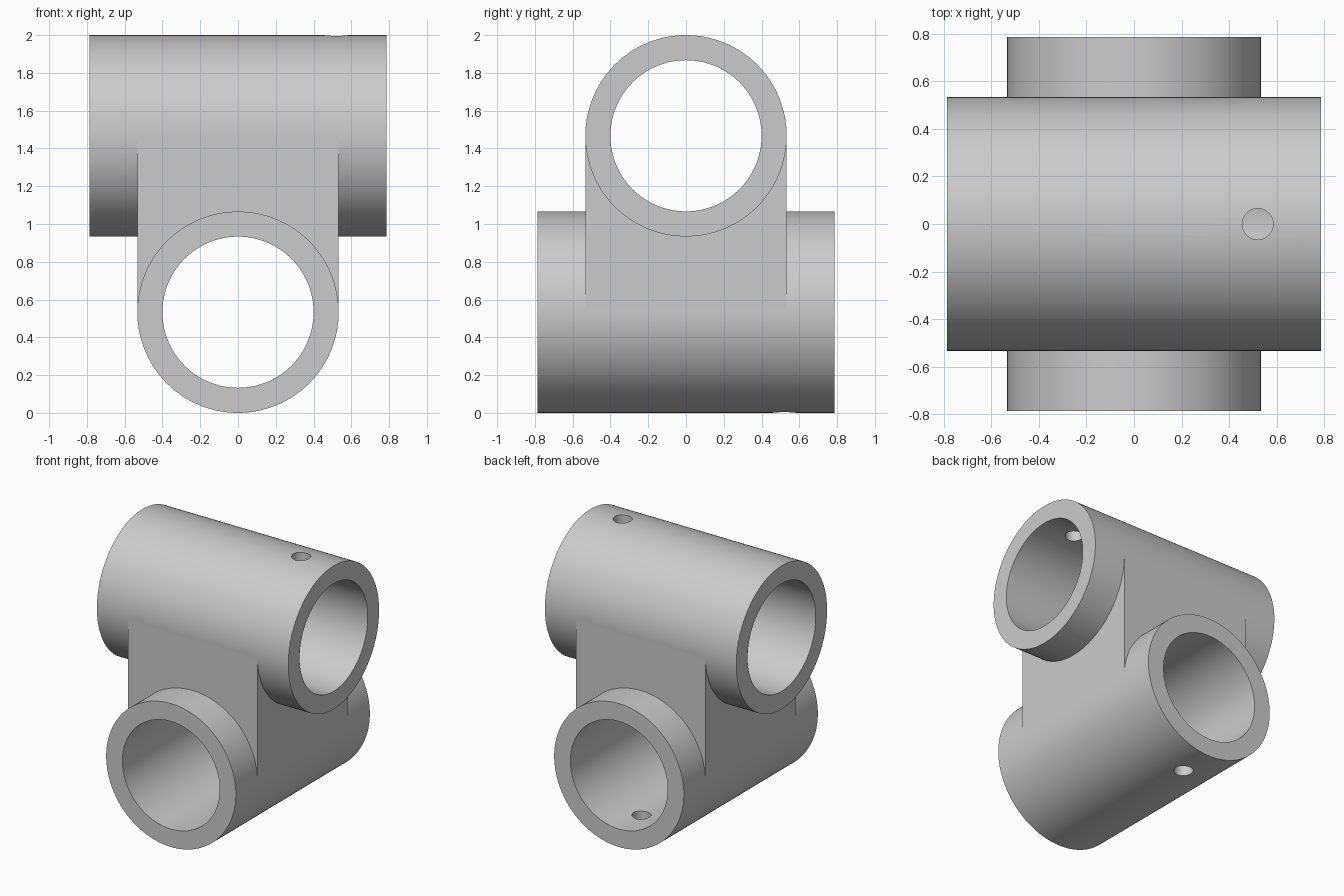
import bpy
from math import pi, radians

old = bpy.data.objects.get("Cube")
if old:
    bpy.data.objects.remove(old, do_unlink=True)

OUTER, BORE, LENGTH, PIN = 0.533, 0.4, 1.573, 0.065
LOW, HIGH = OUTER, 2 - OUTER
ALONG_X, ALONG_Y, UPRIGHT = (0, pi / 2, 0), (pi / 2, 0, 0), (0, 0, 0)

grey = bpy.data.materials.new("Plain grey")
grey.use_nodes = True
colour = (0.6, 0.6, 0.6, 1)
grey.diffuse_color = colour
grey.node_tree.nodes["Principled BSDF"].inputs["Base Color"].default_value = colour


def cylinder(name, radius, depth, location, rotation, sides=128):
    bpy.ops.mesh.primitive_cylinder_add(vertices=sides, radius=radius, depth=depth,
                                        location=location, rotation=rotation)
    obj = bpy.context.object
    obj.name = name
    obj.data.materials.append(grey)
    return obj


def combine(body, tool, operation):
    mod = body.modifiers.new(tool.name, "BOOLEAN")
    mod.operation = operation
    mod.solver = "EXACT"
    mod.object = tool
    bpy.context.view_layer.objects.active = body
    bpy.ops.object.modifier_apply(modifier=mod.name)
    bpy.data.objects.remove(tool, do_unlink=True)


# Two crossed sleeves joined by a square web
body = cylinder("crossed_tube_connector", OUTER, LENGTH, (0, 0, HIGH), ALONG_X)
lower = cylinder("lower_sleeve", OUTER, LENGTH, (0, 0, LOW), ALONG_Y)
bpy.ops.mesh.primitive_cube_add(size=1, location=(0, 0, 1))
web = bpy.context.object
web.name = "joining_web"
web.scale = (2 * OUTER - 0.001, 2 * OUTER - 0.001, HIGH - LOW)
web.data.materials.append(grey)
combine(body, web, "UNION")
combine(body, lower, "UNION")

# Through bores
for name, z, turn in (("upper_bore", HIGH, ALONG_X), ("lower_bore", LOW, ALONG_Y)):
    combine(body, cylinder(name, BORE, 2, (0, 0, z), turn), "DIFFERENCE")

# Set screw holes in the top and bottom walls
for name, place in (("upper_screw_hole", (0.52, 0, 1.95)),
                    ("lower_screw_hole", (0, 0.52, 0.05))):
    combine(body, cylinder(name, PIN, 0.4, place, UPRIGHT, 48), "DIFFERENCE")

# Round walls smooth, flat walls and tube ends flat
bpy.ops.object.select_all(action="DESELECT")
body.select_set(True)
bpy.context.view_layer.objects.active = body
bpy.ops.object.transform_apply(location=True, rotation=True, scale=True)
bpy.ops.object.shade_smooth_by_angle(angle=radians(30))
for face in body.data.polygons:
    if max(abs(face.normal.x), abs(face.normal.y)) > 0.9999:
        face.use_smooth = False
